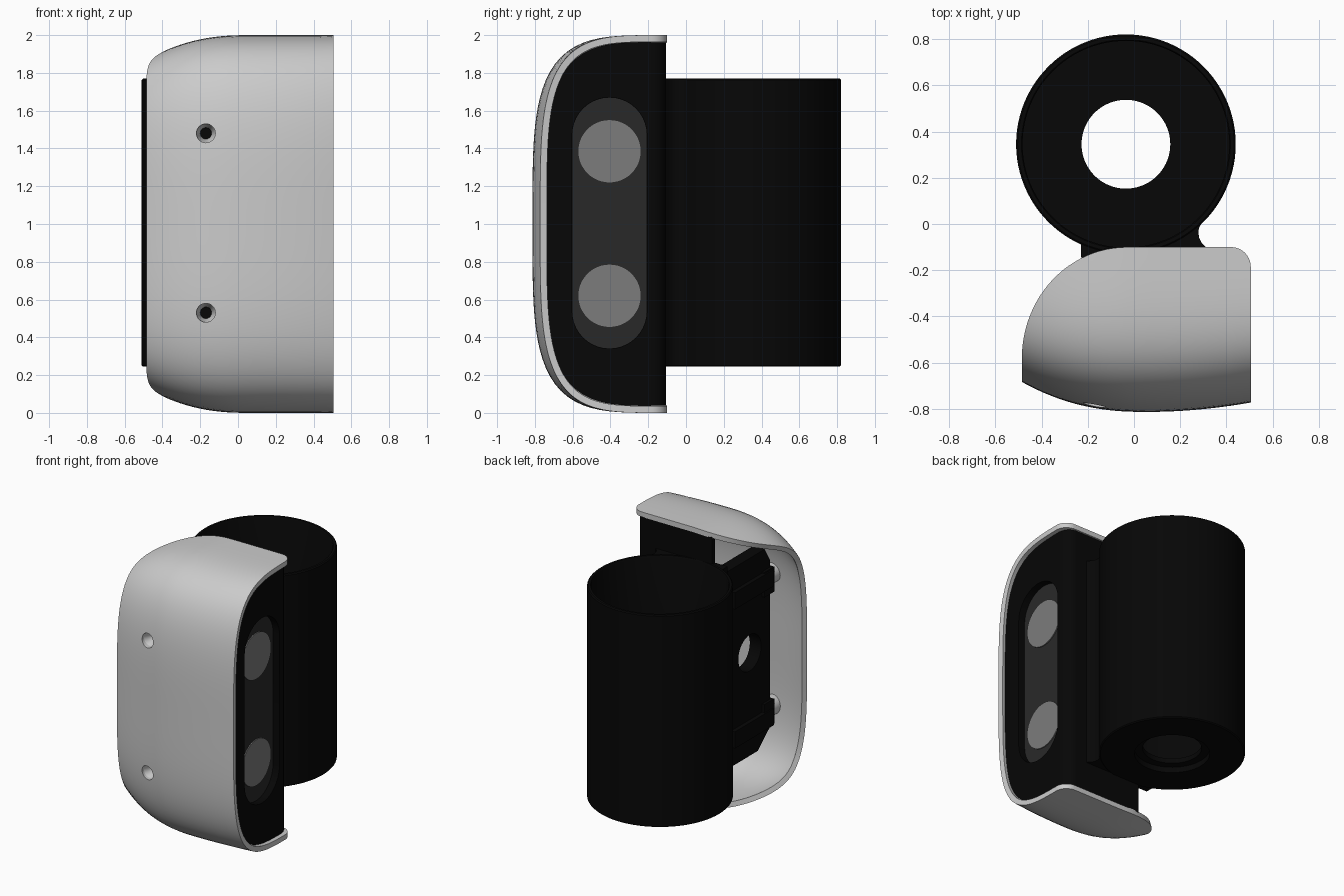
import bpy, bmesh
from math import sin, cos, pi, atan2, radians

if "Cube" in bpy.data.objects:
    bpy.data.objects.remove(bpy.data.objects["Cube"])


def material(name, v):
    m = bpy.data.materials.new(name)
    m.diffuse_color = (v, v, v, 1)
    m.use_nodes = True
    m.node_tree.nodes["Principled BSDF"].inputs["Base Color"].default_value = m.diffuse_color
    return m


BLACK = material("black", 0.002)
DARK = material("dark_grey", 0.022)
MID = material("mid_grey", 0.2)


def make(name, verts, faces, mat=None, recalc=True):
    bm = bmesh.new()
    vs = [bm.verts.new(v) for v in verts]
    for f in faces:
        bm.faces.new([vs[i] for i in f])
    if recalc:
        bmesh.ops.recalc_face_normals(bm, faces=bm.faces)
    me = bpy.data.meshes.new(name)
    bm.to_mesh(me)
    bm.free()
    ob = bpy.data.objects.new(name, me)
    bpy.context.collection.objects.link(ob)
    if mat:
        me.materials.append(mat)
    return ob


def activate(ob):
    bpy.ops.object.select_all(action='DESELECT')
    ob.select_set(True)
    bpy.context.view_layer.objects.active = ob


def smooth(ob, angle=35):
    activate(ob)
    bpy.ops.object.shade_smooth_by_angle(angle=radians(angle))
    return ob


def prism(name, pts, axis, lo, hi, mat=None):
    """Extrude a 2D outline along an axis."""
    put = {'x': lambda a, b, h: (h, a, b), 'y': lambda a, b, h: (a, h, b),
           'z': lambda a, b, h: (a, b, h)}[axis]
    n = len(pts)
    verts = [put(a, b, h) for h in (lo, hi) for a, b in pts]
    faces = [tuple(range(n)), tuple(range(n, 2 * n))]
    faces += [(i, (i + 1) % n, n + (i + 1) % n, n + i) for i in range(n)]
    return smooth(make(name, verts, faces, mat))


def lathe(name, prof, c, axis, mat=None, n=64):
    """Revolve a closed (radius, height) outline round an axis through c."""
    verts, m = [], len(prof)
    for k in range(n):
        t = 2 * pi * k / n
        for r, h in prof:
            a, b = c[0] + r * cos(t), c[1] + r * sin(t)
            verts.append((a, b, h) if axis == 'z' else (a, h, b))
    faces = [(k * m + i, k * m + (i + 1) % m, (k + 1) % n * m + (i + 1) % m, (k + 1) % n * m + i)
             for k in range(n) for i in range(m)]
    return smooth(make(name, verts, faces, mat))


def arc(cx, cy, r, a0, a1, n):
    return [(cx + r * cos(radians(a0 + (a1 - a0) * i / n)),
             cy + r * sin(radians(a0 + (a1 - a0) * i / n))) for i in range(n + 1)]


def rect(a0, a1, b0, b1):
    return [(a0, b0), (a1, b0), (a1, b1), (a0, b1)]


def cut(ob, cutter):
    activate(ob)
    md = ob.modifiers.new("cut", 'BOOLEAN')
    md.object, md.operation, md.solver = cutter, 'DIFFERENCE', 'EXACT'
    bpy.ops.object.modifier_apply(modifier=md.name)
    bpy.data.objects.remove(cutter)
    smooth(ob)


N, YC = 3.95, -0.11


def profile(a, b, yback, n):
    """Superellipse arc in (y, z), from the top back edge round the front to the bottom."""
    Y = max(YC - yback, -0.02)
    z = b * max(1 - (max(Y, 0) / a) ** N, 0) ** (1 / N)
    t0 = atan2(z, Y)
    out = []
    for j in range(n + 1):
        t = t0 * (1 - 2 * j / n)
        r = ((abs(cos(t)) / a) ** N + (abs(sin(t)) / b) ** N) ** (-1 / N)
        out.append((YC - r * cos(t), 1 + r * sin(t)))
    return out


# Outer shell: columns along x, each trimmed at the plan outline
plan = [(-0.03 - 0.455 * cos(pi / 48 * i), -0.58 + 0.48 * sin(pi / 48 * i)) for i in range(25)]
plan += [(-0.03 + 0.45 * i / 8, -0.10) for i in range(1, 8)]
plan += arc(0.42, -0.185, 0.085, 90, 0, 10)
NV = 72
verts = []
for x, yb in plan:
    left = 0.13 * (max(0.05 - x, 0) / 0.535) ** 2.3
    right = 0.04 * (max(x - 0.05, 0) / 0.45) ** 2
    verts += [(x, y, z) for y, z in profile(0.703 - left - right, 1 - left, yb, NV)]
W = NV + 1
faces = [(i * W + j, i * W + j + 1, (i + 1) * W + j + 1, (i + 1) * W + j)
         for i in range(len(plan) - 1) for j in range(NV)]
shell = make("outer_shell", verts, faces, recalc=False)
activate(shell)
md = shell.modifiers.new("thickness", 'SOLIDIFY')
md.thickness, md.offset = 0.036, -1
bpy.ops.object.modifier_apply(modifier=md.name)
smooth(shell)

# Screw holes, bosses, screws and their carrier blocks
SX = -0.17
for i, z in enumerate((1.48, 0.53)):
    cut(shell, prism("hole_cutter", arc(SX, z, 0.05, 0, 348.75, 31), 'y', -0.9, -0.66))
    lathe(f"screw_boss_{i}", [(0.03, -0.62), (0.066, -0.62), (0.066, -0.755), (0.05, -0.755),
                              (0.03, -0.70)], (SX, z), 'y', n=32)
    prism(f"screw_{i}", arc(SX, z, 0.03, 0, 345, 23), 'y', -0.69, -0.60, BLACK)
    prism(f"screw_block_{i}", rect(-0.24, -0.10, z - 0.09, z + 0.09), 'y', -0.66, -0.55, BLACK)

# Side panel with pill-shaped recess
side = prism("side_panel", profile(0.635, 0.963, -0.185, 64), 'x', 0.395, 0.475, BLACK)


def pill(cy, w, zlo, zhi):
    return arc(cy, zhi - w, w, 0, 180, 20) + arc(cy, zlo + w, w, 180, 360, 20)


cut(side, prism("recess_cutter", pill(-0.405, 0.198, 0.34, 1.67), 'x', 0.42, 0.6))
prism("recess_floor", pill(-0.405, 0.197, 0.341, 1.669), 'x', 0.41, 0.425, DARK)
for i, z in enumerate((1.385, 0.62)):
    prism(f"recess_disc_{i}", arc(-0.405, z, 0.165, 0, 352.5, 47), 'x', 0.415, 0.432, MID)

# Back panel wrapping round the rear right corner
prism("back_panel", [(-0.13, -0.145), (-0.13, -0.107)] + arc(0.40, -0.182, 0.075, 90, 0, 10)
      + [(0.475, -0.187), (0.437, -0.187)] + arc(0.40, -0.182, 0.037, 0, 90, 10),
      'z', 0.04, 1.96, BLACK)

# Inner bracket plate with a round opening and two rails
plate = prism("bracket_plate", [(-0.12, 0.3), (-0.5, 0.3), (-0.64, 0.42), (-0.64, 1.62),
                                (-0.58, 1.72), (-0.12, 1.72)], 'x', -0.22, -0.13, BLACK)
cut(plate, prism("opening_cutter", arc(-0.41, 1.04, 0.13, 0, 348.75, 31), 'x', -0.4, 0))
for i, z in enumerate((1.5, 0.5)):
    prism(f"bracket_rail_{i}", rect(-0.64, -0.2, z - 0.06, z + 0.06), 'x', -0.25, -0.21, BLACK)

# Neck joining panel and cup
C = (-0.035, 0.345)
prism("neck", [(-0.23, -0.145)] + arc(*C, 0.46, -115, -46, 16)
      + [(0.292, 0.002), (0.282, -0.015), (0.278, -0.035), (0.282, -0.06), (0.292, -0.08),
         (0.315, -0.105), (0.315, -0.145)], 'z', 0.25, 1.765, BLACK)

# Open cup with a stepped hole in its floor
lathe("cup", [(0.245, 0.245), (0.468, 0.245), (0.475, 0.252), (0.475, 1.763), (0.468, 1.77),
              (0.452, 1.77), (0.447, 1.76), (0.447, 0.32), (0.192, 0.32), (0.192, 0.285),
              (0.245, 0.285)], C, 'z', BLACK, 96)
